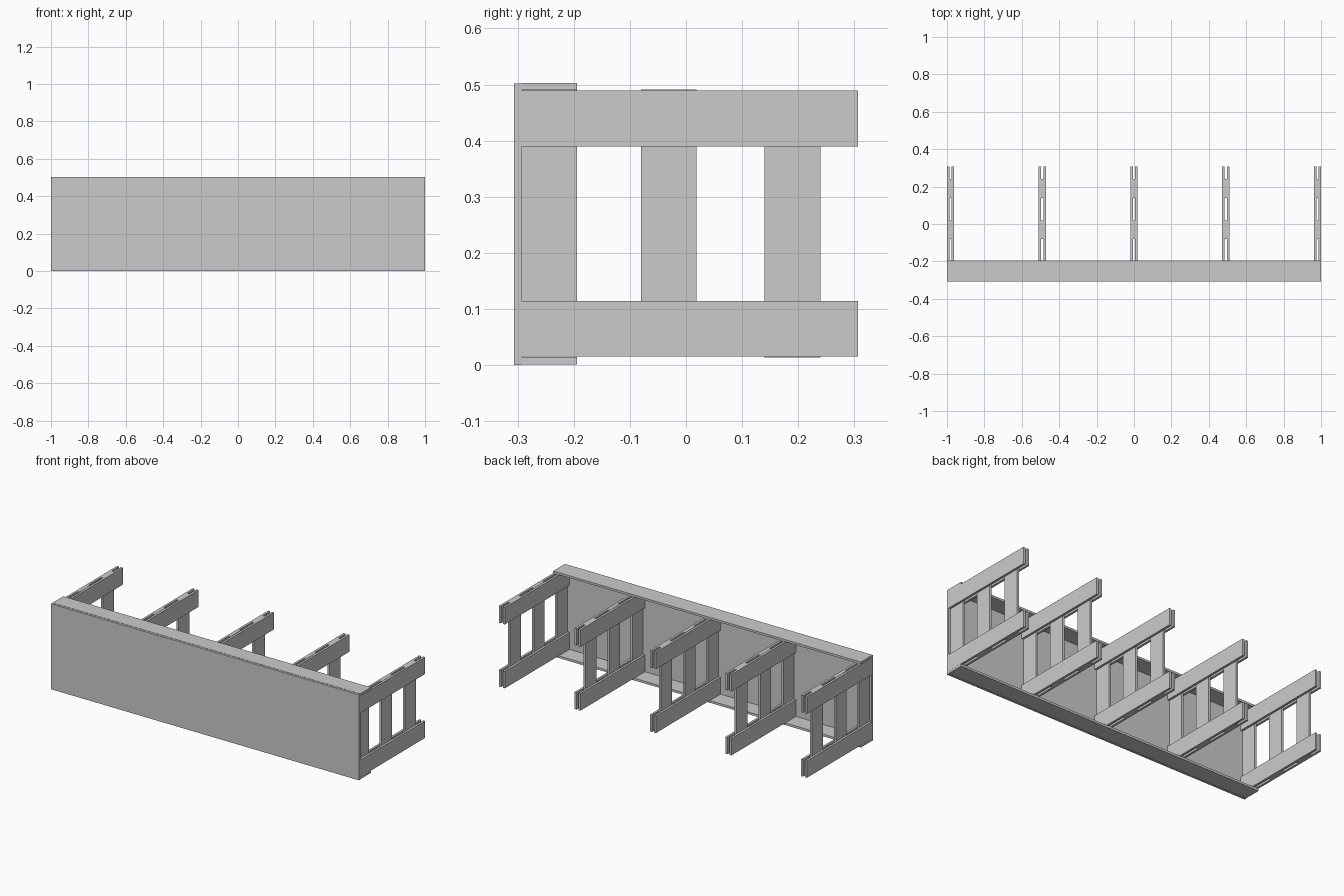
import bpy

if "Cube" in bpy.data.objects:
    bpy.data.objects.remove(bpy.data.objects["Cube"])


def board(name, x0, x1, y0, y1, z0, z1):
    """Rectangular board given by its extents."""
    bpy.ops.mesh.primitive_cube_add(
        size=1, location=((x0 + x1) / 2, (y0 + y1) / 2, (z0 + z1) / 2))
    ob = bpy.context.object
    ob.name = name
    ob.scale = (x1 - x0, y1 - y0, z1 - z0)
    bpy.ops.object.transform_apply(location=False, rotation=False, scale=True)
    return ob


T = 0.0127                      # board thickness
FRONT, BACK = -0.3063, 0.3063   # depth extents
INNER = FRONT + T               # inner side of the front panel
LEDGE = -0.1945                 # back edge of top and bottom boards

# Front panel with top and bottom ledges
board("front_panel", -1, 1, FRONT, INNER, 0, 0.5015)
board("top_ledge", -0.999, 0.999, INNER, LEDGE, 0.4903, 0.503)
board("bottom_ledge", -1, 1, INNER, LEDGE, 0.0015, 0.0145)

# Five ladder-like support frames: three posts sandwiched between paired rails
posts = [(INNER, LEDGE, 0.015, 0.49),
         (-0.08, 0.019, 0.015, 0.491),
         (0.14, 0.24, 0.014, 0.4895)]
for i in range(5):
    x = (i - 2) * 0.4905
    for y0, y1, z0, z1 in posts:
        board("frame_post", x - T / 2, x + T / 2, y0, y1, z0, z1)
    for side in (-1, 1):
        cx = x + side * T
        for z0 in (0.015, 0.39):
            board("frame_rail", cx - T / 2, cx + T / 2, INNER, BACK, z0, z0 + 0.0995)
